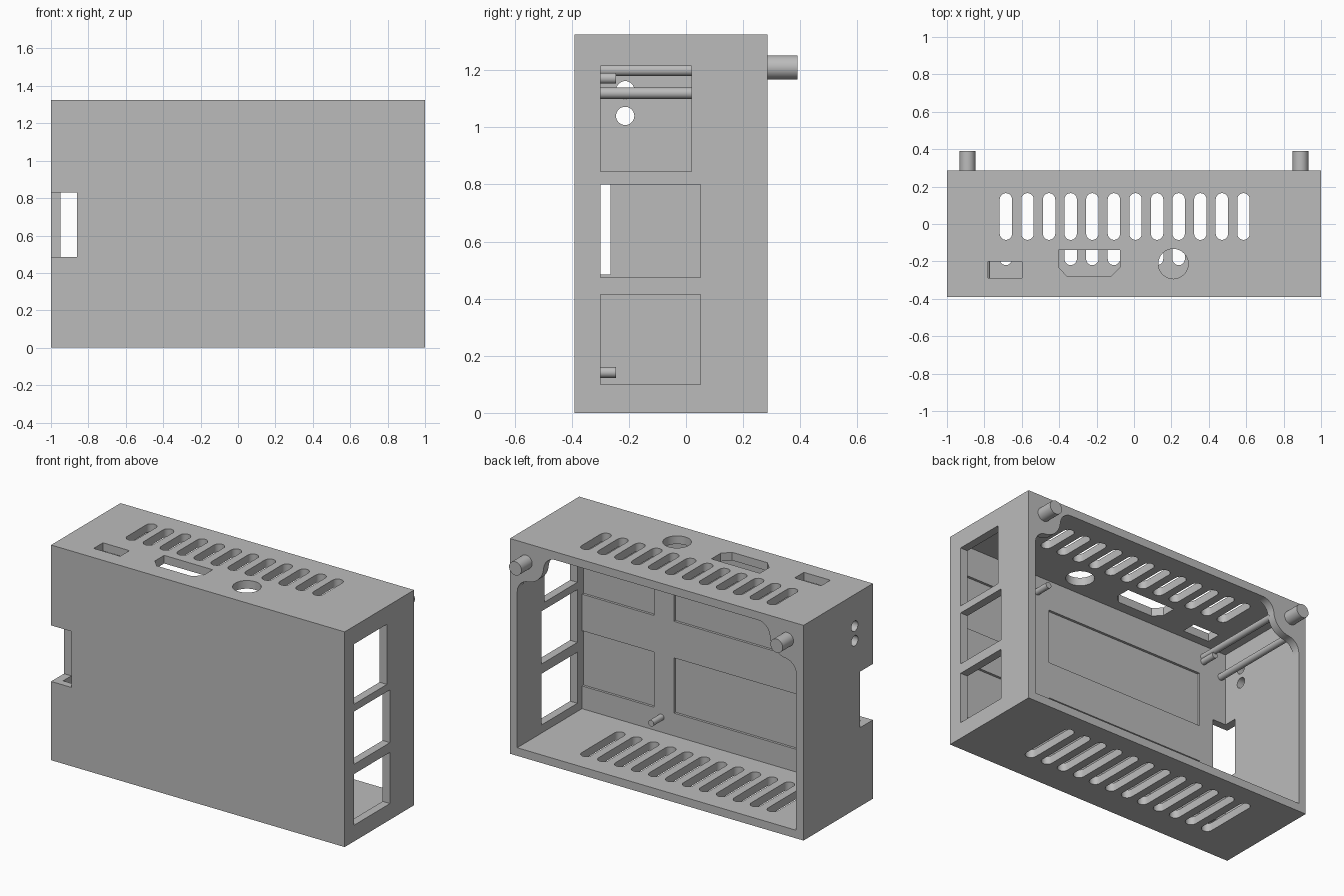
import bpy, bmesh, math
from mathutils import Vector

cube = bpy.data.objects.get("Cube")
if cube:
    bpy.data.objects.remove(cube, do_unlink=True)

grey = bpy.data.materials.new("plain grey")
grey.use_nodes = True
GREY = (0.5, 0.5, 0.5, 1)
grey.diffuse_color = GREY
grey.node_tree.nodes["Principled BSDF"].inputs["Base Color"].default_value = GREY

# Maps a 2D outline plus a depth to 3D for each extrusion axis
PLACE = {
    "x": lambda a, b, d: (d, a, b),
    "y": lambda a, b, d: (a, d, b),
    "z": lambda a, b, d: (a, b, d),
}


def prism(bm, outline, axis, lo, hi):
    """Extrude a closed outline between two depths."""
    low = [bm.verts.new(PLACE[axis](a, b, lo)) for a, b in outline]
    high = [bm.verts.new(PLACE[axis](a, b, hi)) for a, b in outline]
    n = len(outline)
    faces = [bm.faces.new(low), bm.faces.new(high)]
    for i in range(n):
        j = (i + 1) % n
        faces.append(bm.faces.new((low[i], low[j], high[j], high[i])))
    bmesh.ops.recalc_face_normals(bm, faces=faces)


def rect(a0, a1, b0, b1):
    return [(a0, b0), (a1, b0), (a1, b1), (a0, b1)]


def arc(a, b, r, start, end, steps=12):
    """Points along an arc, angles in radians."""
    return [(a + r * math.cos(t), b + r * math.sin(t))
            for t in (start + (end - start) * i / steps for i in range(steps + 1))]


def circle(a, b, r, steps=32):
    return arc(a, b, r, 0, math.tau, steps)[:-1]


def slot(x, y0, y1, r):
    return arc(x, y1 - r, r, 0, math.pi) + arc(x, y0 + r, r, math.pi, math.tau)


def make(name, bm):
    mesh = bpy.data.meshes.new(name)
    bm.to_mesh(mesh)
    bm.free()
    mesh.materials.append(grey)
    obj = bpy.data.objects.new(name, mesh)
    bpy.context.collection.objects.link(obj)
    return obj


def cut(target, bm):
    """Subtract the shapes in bm from the target for good."""
    cutter = make("cutter", bm)
    cutter.hide_render = True
    mod = target.modifiers.new("cut", "BOOLEAN")
    mod.operation, mod.solver, mod.object = "DIFFERENCE", "EXACT", cutter
    deps = bpy.context.evaluated_depsgraph_get()
    result = bpy.data.meshes.new_from_object(target.evaluated_get(deps))
    target.modifiers.clear()
    target.data = result
    bpy.data.objects.remove(cutter, do_unlink=True)


def smooth(obj):
    bpy.ops.object.select_all(action="DESELECT")
    obj.select_set(True)
    bpy.context.view_layer.objects.active = obj
    bpy.ops.object.shade_smooth_by_angle(angle=math.radians(30))


# Main dimensions
FRONT, BACK, TOP, WALL = -0.39, 0.285, 1.325, 0.05
IN_X, IN_Z, FLOOR = 1 - WALL, TOP - WALL, FRONT + 0.045
PIN_X, PIN_Z, BOSS_R, FILLET = 0.89, 1.21, 0.12, 0.08

# Solid block
bm = bmesh.new()
prism(bm, rect(-1, 1, 0, TOP), "y", FRONT, BACK)
case = make("case", bm)

# Back opening, leaving a rounded boss in each upper corner
pin = Vector((PIN_X, PIN_Z))
reach = BOSS_R + FILLET
fz = IN_Z - FILLET
upper = Vector((PIN_X - math.sqrt(reach ** 2 - (PIN_Z - fz) ** 2), fz))
fx = IN_X - FILLET
lower = Vector((fx, PIN_Z - math.sqrt(reach ** 2 - (PIN_X - fx) ** 2)))


def heading(a, b):
    return math.atan2(b.y - a.y, b.x - a.x)


corner = arc(*upper, FILLET, math.pi / 2, heading(upper, pin))
corner += arc(*pin, BOSS_R, heading(pin, upper) % math.tau, heading(pin, lower) % math.tau)[1:-1]
corner += arc(*lower, FILLET, heading(lower, pin), 0)
opening = corner + [(IN_X, WALL), (-IN_X, WALL)] + [(-x, z) for x, z in reversed(corner)]
bm = bmesh.new()
prism(bm, opening, "y", 0, 0.4)
cut(case, bm)

# Inner cavity
bm = bmesh.new()
prism(bm, rect(-IN_X, IN_X, WALL, IN_Z), "y", FLOOR, BACK - WALL)
cut(case, bm)

bm = bmesh.new()
# Shallow panels inside the front wall
for x0, x1 in ((-0.763, 0.325), (0.46, IN_X)):
    for z0, z1 in ((0.19, 0.53), (0.755, 1.09)):
        prism(bm, rect(x0, x1, z0, z1), "y", FLOOR - 0.015, FLOOR + 0.02)
# Three side windows
for y1, z0, z1 in ((0.05, 0.1, 0.415), (0.05, 0.475, 0.8), (0.02, 0.845, 1.215)):
    prism(bm, rect(-0.3, y1, z0, z1), "x", 0.9, 1.1)
# Corner notch and the two round holes on the other side
prism(bm, rect(-1.1, -0.86, 0.485, 0.83), "y", -0.5, -0.265)
for z in (1.04, 1.13):
    prism(bm, circle(-0.213, z, 0.032), "x", -1.1, -0.9)
# Vent slots in the top and bottom
for i in range(12):
    x = -0.685 + 0.1155 * i
    prism(bm, slot(x, -0.085, 0.165, 0.033), "z", 1.2, 1.4)
    prism(bm, slot(x, -0.22, 0.165, 0.033), "z", -0.1, 0.1)
# Connector openings in the top
prism(bm, rect(-0.78, -0.6, -0.29, -0.2), "z", 1.2, 1.4)
prism(bm, [(-0.405, -0.14), (-0.405, -0.23), (-0.36, -0.277), (-0.12, -0.277),
           (-0.075, -0.23), (-0.075, -0.14)], "z", 1.2, 1.4)
prism(bm, circle(0.21, -0.213, 0.08), "z", 1.2, 1.4)
cut(case, bm)
smooth(case)


def rod(name, x, z, r, y0, y1):
    bm = bmesh.new()
    prism(bm, circle(x, z, r), "y", y0, y1)
    smooth(make(name, bm))


# Locating pins on the back corners
for side, x in (("left", PIN_X), ("right", -PIN_X)):
    rod(side + "_locating_pin", x, PIN_Z, 0.042, BACK - 0.03, 0.39)
# Board pegs on the front wall
for side, x in (("left", 0.41), ("right", -0.79)):
    for level, z in (("lower", 0.142), ("upper", 1.172)):
        rod(f"{side}_{level}_board_peg", x, z, 0.019, FLOOR - 0.02, -0.245)
# Long rods reaching the corner boss
rod("upper_long_rod", -0.79, 1.2, 0.02, FLOOR - 0.01, BACK - 0.04)
rod("lower_long_rod", -0.915, 1.12, 0.02, FLOOR - 0.01, BACK - 0.04)
